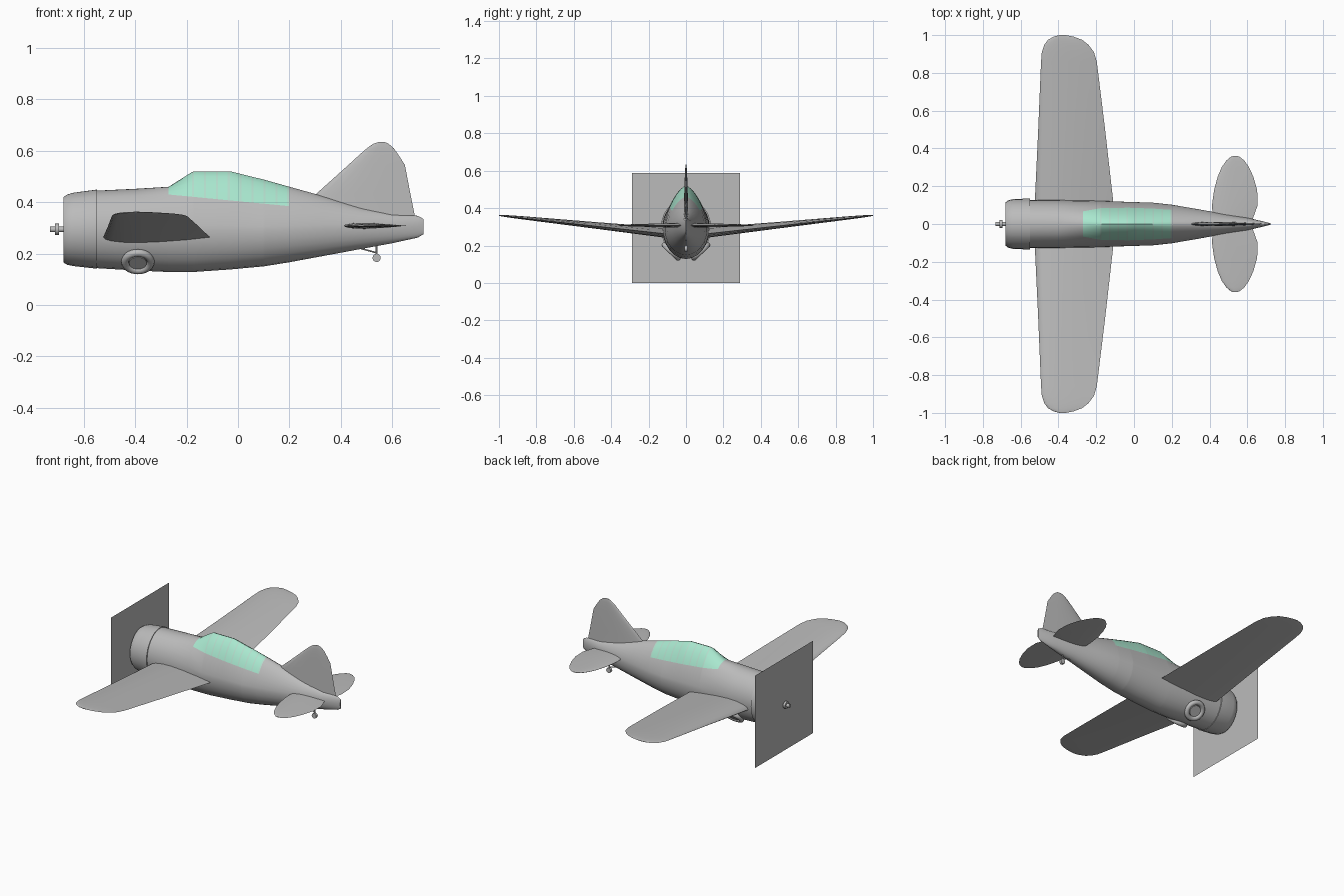
import bpy, bmesh, math
from mathutils import Vector

if "Cube" in bpy.data.objects:
    bpy.data.objects.remove(bpy.data.objects["Cube"])


def material(name, rgb):
    m = bpy.data.materials.new(name)
    m.diffuse_color = (*rgb, 1)
    m.use_nodes = True
    m.node_tree.nodes["Principled BSDF"].inputs["Base Color"].default_value = m.diffuse_color
    return m


GREY = material("airframe_grey", (0.5, 0.5, 0.5))
GLASS = material("mint_glass", (0.42, 0.85, 0.66))
FRAME = material("pale_mint_frame", (0.45, 0.72, 0.6))


def finish(name, bm, mats=(GREY,), angle=40):
    bmesh.ops.recalc_face_normals(bm, faces=bm.faces)
    me = bpy.data.meshes.new(name)
    bm.to_mesh(me)
    bm.free()
    for m in mats:
        me.materials.append(m)
    ob = bpy.data.objects.new(name, me)
    bpy.context.collection.objects.link(ob)
    bpy.ops.object.select_all(action='DESELECT')
    ob.select_set(True)
    bpy.context.view_layer.objects.active = ob
    bpy.ops.object.shade_smooth_by_angle(angle=math.radians(angle))
    return ob


def loft(name, rings, mats=(GREY,), pick=None, angle=40):
    """Skin closed rings; pick(i, j) gives the material of a quad."""
    bm = bmesh.new()
    vs = [[bm.verts.new(p) for p in r] for r in rings]
    n = len(rings[0])
    for i in range(len(vs) - 1):
        for j in range(n):
            k = (j + 1) % n
            f = bm.faces.new((vs[i][j], vs[i][k], vs[i + 1][k], vs[i + 1][j]))
            if pick:
                f.material_index = pick(i, j)
    bm.faces.new(vs[0])
    bm.faces.new(vs[-1])
    return finish(name, bm, mats, angle)


def rod(name, p, q, r, sides=12):
    p, q = Vector(p), Vector(q)
    d = q - p
    bm = bmesh.new()
    bmesh.ops.create_cone(bm, cap_ends=True, segments=sides, radius1=r, radius2=r, depth=d.length)
    ob = finish(name, bm)
    ob.location = (p + q) / 2
    ob.rotation_euler = d.to_track_quat('Z', 'Y').to_euler()
    return ob


# Fuselage cross-sections: x, half width, bottom, widest z, top, roundness of upper half
BODY = [(-.55, .128, .143, .293, .445, 2), (-.40, .127, .134, .29, .452, 2),
        (-.27, .125, .128, .288, .46, 1.9), (-.175, .122, .128, .288, .52, 1.5),
        (-.03, .117, .138, .288, .52, 1.5), (.1, .113, .15, .288, .488, 1.5),
        (.2, .102, .166, .29, .46, 1.6), (.33, .08, .19, .295, .424, 1.7),
        (.48, .053, .218, .30, .378, 1.8), (.60, .033, .24, .303, .351, 2),
        (.70, .010, .262, .305, .347, 2), (.722, .004, .275, .305, .335, 2)]


def station(x):
    for a, b in zip(BODY, BODY[1:]):
        if x <= b[0]:
            t = (x - a[0]) / (b[0] - a[0])
            return [u + (v - u) * t for u, v in zip(a, b)]
    return BODY[-1]


def section(x, hw, zb, zw, zt, n):
    """Oval ring with one row of points held on the canopy sill."""
    sill = .43 - (x + .27) * .097
    f = min(max((sill - zw) / (zt - zw), .5), .83)
    ts = math.asin(f ** (n / 2))
    half = []
    for k in range(7):
        t = math.pi / 2 * (1 - k / 6)
        half.append((hw * math.cos(t), zw - (zw - zb) * math.sin(t)))
    up = [ts * k / 4 for k in range(1, 5)]
    up += [ts + (math.pi / 2 - ts) * k / 5 for k in range(1, 6)]
    for t in up:
        c = max(math.cos(t), 0)
        half.append((hw * c ** (2 / n), zw + (zt - zw) * math.sin(t) ** (2 / n)))
    half[0], half[-1] = (0, zb), (0, zt)
    pts = half + [(-y, z) for y, z in half[-2:0:-1]]
    return [(x, y, z) for y, z in pts]


# Fuselage with glazed canopy
edges = [-.175 + i * .0463 for i in range(9)]
xs = {s[0] for s in BODY if abs(s[0] + .175) > .001 and s[0] != .2}
for e in edges:
    xs |= {e - .004, e + .004}
xs = sorted(xs)


def canopy(i, j):
    m = (xs[i] + xs[i + 1]) / 2
    if not (-.27 < m < .2 and 10 <= j < 20):
        return 0
    return 2 if any(abs(m - e) < .004 for e in edges) else 1


loft("fuselage_and_canopy", [section(*station(x)) for x in xs], (GREY, GLASS, FRAME), canopy)

# Engine cowling
loft("engine_cowling", [section(*s, 2) for s in (
    (-.68, .115, .165, .293, .420), (-.665, .126, .156, .293, .430),
    (-.64, .132, .151, .293, .437), (-.55, .135, .141, .293, .449))], angle=50)

# Propeller shaft, hub and blur panel
rod("propeller_shaft", (-.732, 0, .294), (-.66, 0, .294), .011)
rod("propeller_hub", (-.712, 0, .294), (-.697, 0, .294), .022)
bm = bmesh.new()
bm.faces.new([bm.verts.new((-.69, y, z)) for y, z in ((-.29, 0), (.29, 0), (.29, .587), (-.29, .587))])
finish("propeller_panel", bm)

CHORD = [0, .02, .08, .2, .35, .55, .78, 1]


def airfoil(le, te, thick, up=1.0, low=1.0):
    """Points (x, offset) around a wing section."""
    def h(c):
        return 5 * thick * (.2969 * c ** .5 - .126 * c - .3516 * c ** 2 + .2843 * c ** 3 - .1015 * c ** 4)
    top = [(le + (te - le) * c, up * h(c)) for c in CHORD]
    bot = [(le + (te - le) * c, -low * h(c)) for c in CHORD[-2:0:-1]]
    return top + bot


def both_sides(name, rows, height, up, low):
    """Symmetric wing; rows hold span y, leading x, trailing x, thickness."""
    full = [(-r[0], *r[1:]) for r in rows[:0:-1]] + rows
    loft(name, [[(x, y, height(abs(y)) + o) for x, o in airfoil(le, te, t, up, low)]
                for y, le, te, t in full])


# Main wing with dihedral
both_sides("main_wing",
           [(0, -.53, -.095, .058), (.12, -.525, -.11, .055), (.5, -.507, -.153, .035),
            (.86, -.492, -.197, .018), (.91, -.488, -.212, .015), (.95, -.474, -.242, .012),
            (.975, -.455, -.275, .009), (.992, -.425, -.32, .006), (1.0, -.395, -.36, .003)],
           lambda y: .25 + .11 * y, 1.25, .75)

# Tailplane
both_sides("tailplane",
           [(0, .42, .62, .024), (.03, .417, .63, .024), (.1, .413, .655, .022),
            (.18, .424, .652, .018), (.25, .443, .632, .014), (.3, .464, .609, .011),
            (.335, .488, .585, .008), (.355, .512, .56, .005), (.36, .525, .547, .003)],
           lambda y: .308, 1, 1)

# Tail fin
fin = [(.33, .32, .692, .026), (.43, .302, .672, .022), (.545, .43, .65, .015), (.58, .468, .628, .012),
       (.61, .502, .607, .009), (.627, .526, .587, .006), (.634, .546, .572, .003)]
loft("tail_fin", [[(x, o, z) for x, o in airfoil(le, te, t)] for z, le, te, t in fin])

# Retracted main wheels lying in the lower fuselage sides
for side, label in ((1, "left"), (-1, "right")):
    n = Vector((0, side * .68, -.73)).normalized()
    c = Vector((-.39, side * .079, .168))
    bpy.ops.mesh.primitive_torus_add(major_radius=.05, minor_radius=.015, major_segments=28,
                                     minor_segments=10, location=c, rotation=n.to_track_quat('Z', 'Y').to_euler())
    tyre = bpy.context.object
    tyre.name = label + "_main_tyre"
    tyre.data.materials.append(GREY)
    bpy.ops.object.shade_smooth_by_angle(angle=math.radians(60))
    rod(label + "_wheel_hub", c - n * .02, c + n * .008, .034, 24)

# Tail wheel with struts
rod("tail_wheel_leg", (.54, 0, .24), (.54, 0, .185), .004, 8)
rod("tail_wheel_brace", (.47, 0, .222), (.54, 0, .203), .003, 8)
rod("tail_wheel", (.54, -.008, .183), (.54, .008, .183), .016, 16)
